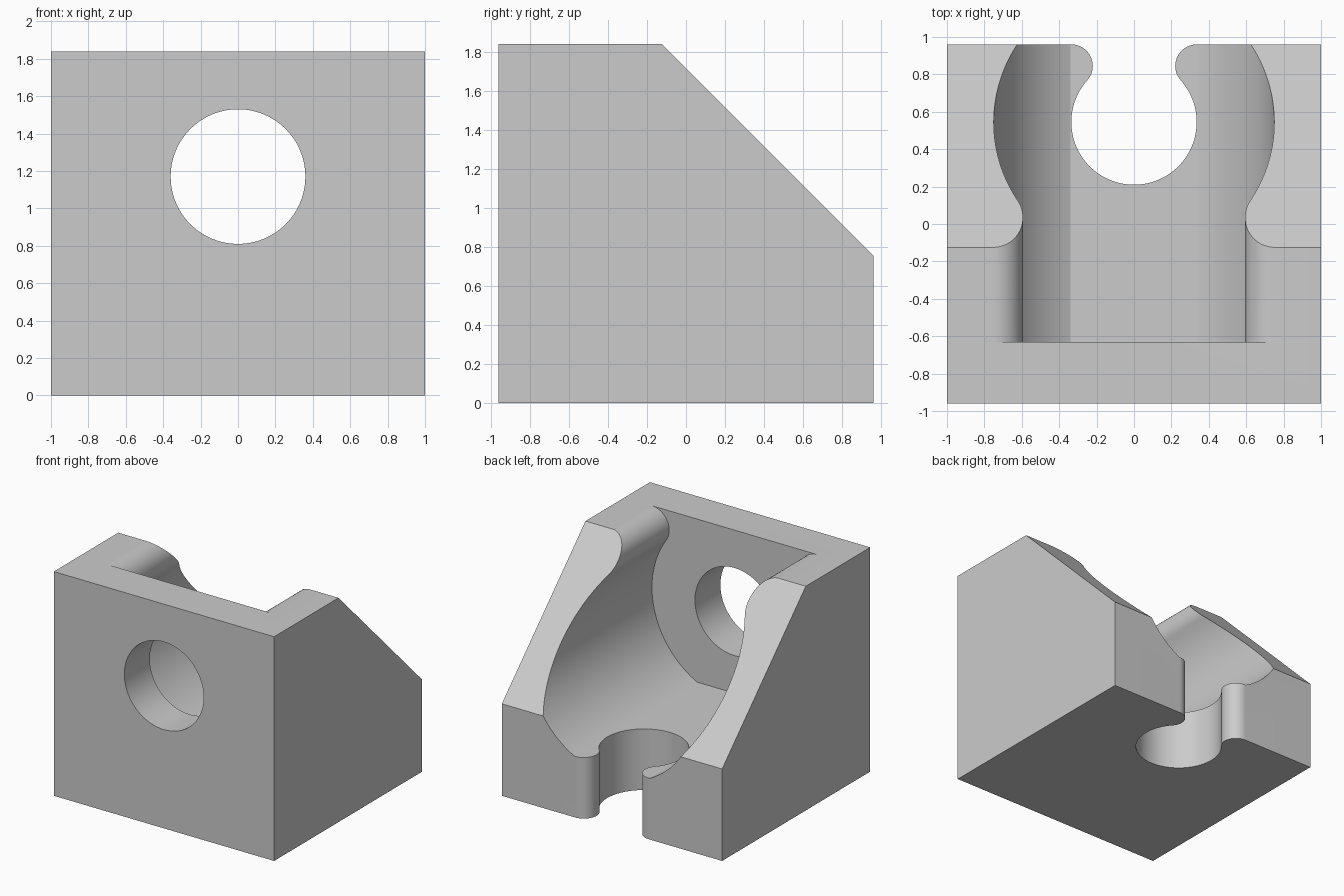
import bpy
import bmesh
from math import sin, cos, pi, atan2, sqrt

if "Cube" in bpy.data.objects:
    bpy.data.objects.remove(bpy.data.objects["Cube"], do_unlink=True)

WIDTH, DEPTH, HEIGHT = 2.0, 1.92, 1.84
BACK = DEPTH / 2
WALL_INNER = -0.63      # inner face of the front wall
AXIS_Z = 1.17           # shared axis of the bore and the channel

grey = bpy.data.materials.new("light grey")
grey.use_nodes = True
grey.diffuse_color = (0.6, 0.6, 0.6, 1)
grey.node_tree.nodes["Principled BSDF"].inputs["Base Color"].default_value = (0.6, 0.6, 0.6, 1)


def arc(cx, cy, r, start, end, steps):
    return [(cx + r * cos(start + (end - start) * i / steps),
             cy + r * sin(start + (end - start) * i / steps)) for i in range(steps + 1)]


def lobed_profile(centre, radius, lobe, edge, start):
    """Round opening whose mouth narrows between two rounded lips at the edge."""
    rise = edge - lobe - centre
    lobe_x = sqrt((radius + lobe) ** 2 - rise ** 2)
    tangent = atan2(rise, lobe_x)
    half = arc(0, centre, radius, start, tangent, 48)
    half += arc(lobe_x, edge - lobe, lobe, tangent + pi, pi / 2, 28)[1:]
    half.append((lobe_x, edge + 0.3))
    return half + [(-x, y) for x, y in reversed(half) if x > 1e-6]


def prism(name, profile, place, low, high):
    """Extrude a 2D profile; place(a, b, t) maps it into space."""
    bm = bmesh.new()
    ends = [[bm.verts.new(place(a, b, t)) for a, b in profile] for t in (low, high)]
    bm.faces.new(ends[0])
    bm.faces.new(ends[1])
    n = len(profile)
    for i in range(n):
        j = (i + 1) % n
        bm.faces.new((ends[0][i], ends[0][j], ends[1][j], ends[1][i]))
    bmesh.ops.recalc_face_normals(bm, faces=bm.faces)
    mesh = bpy.data.meshes.new(name)
    bm.to_mesh(mesh)
    bm.free()
    mesh.materials.append(grey)
    obj = bpy.data.objects.new(name, mesh)
    bpy.context.collection.objects.link(obj)
    return obj


def along_x(a, b, t):
    return (t, a, b)


def along_y(a, b, t):
    return (a, t, b)


def along_z(a, b, t):
    return (a, b, t)


# Block with a sloping back
side = [(-BACK, 0), (BACK, 0), (BACK, 0.755), (BACK - 1.085, HEIGHT), (-BACK, HEIGHT)]
block = prism("bracket_block", side, along_x, -WIDTH / 2, WIDTH / 2)

# Channel with a flat floor, round bore in the wall, keyhole slot in the base
floor_angle = atan2(-0.668, 0.34)
cutters = [
    prism("channel_cutter", lobed_profile(AXIS_Z, 0.75, 0.16, HEIGHT, floor_angle),
          along_y, WALL_INNER, BACK + 0.3),
    prism("bore_cutter", arc(0, AXIS_Z, 0.36, 0, 2 * pi, 96)[:-1],
          along_y, -BACK - 0.2, WALL_INNER + 0.2),
    prism("keyhole_cutter", lobed_profile(0.545, 0.335, 0.115, BACK, -pi / 2),
          along_z, -0.2, 1.0),
]

bpy.ops.object.select_all(action='DESELECT')
block.select_set(True)
bpy.context.view_layer.objects.active = block
for cutter in cutters:
    cutter.hide_render = True
    mod = block.modifiers.new(cutter.name, 'BOOLEAN')
    mod.operation = 'DIFFERENCE'
    mod.solver = 'EXACT'
    mod.object = cutter
    bpy.ops.object.modifier_apply(modifier=mod.name)
    bpy.data.objects.remove(cutter, do_unlink=True)

# Smooth curved walls, crisp edges
bpy.ops.object.shade_smooth_by_angle(angle=pi / 9)
